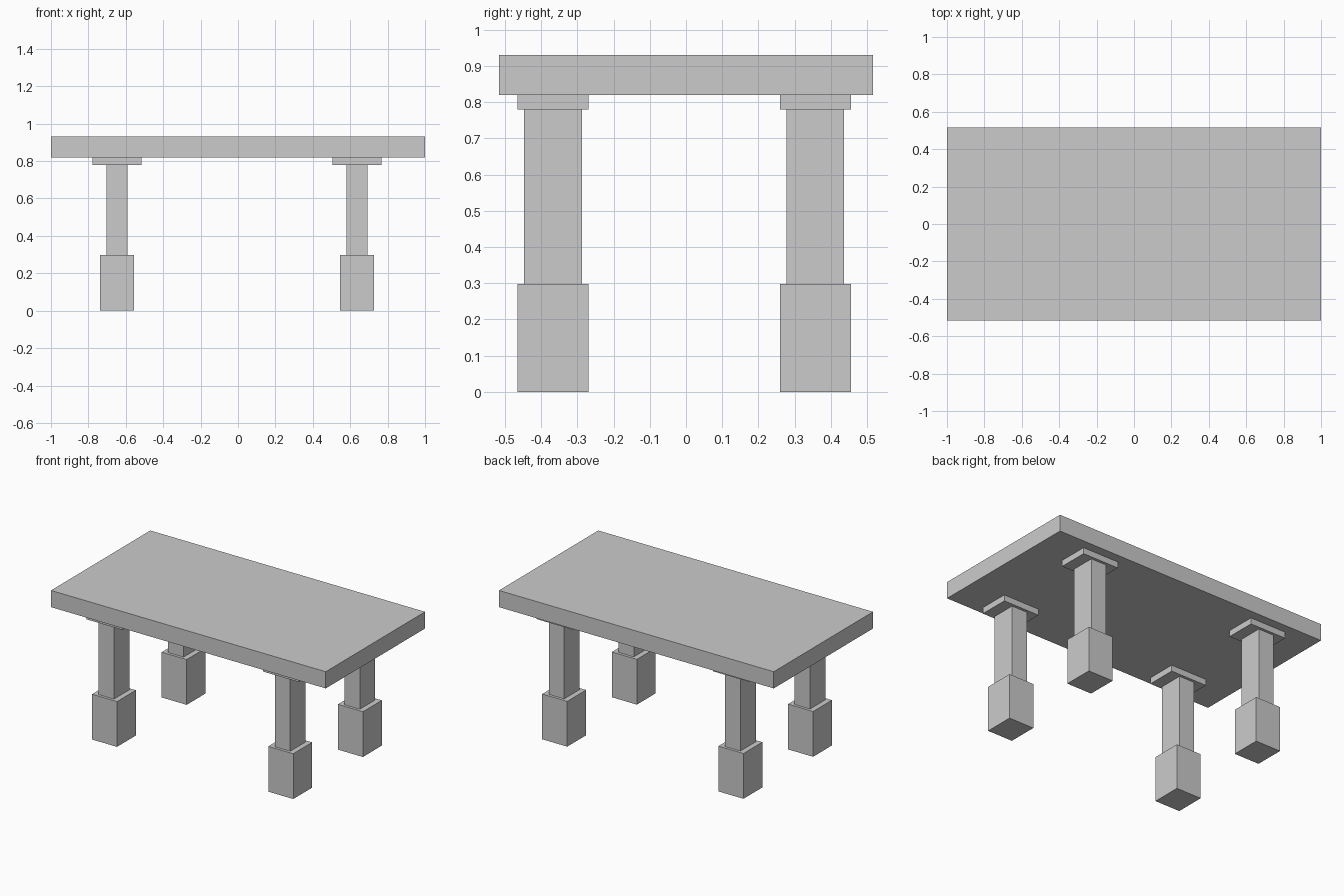
import bpy

if "Cube" in bpy.data.objects:
    bpy.data.objects.remove(bpy.data.objects["Cube"])


def box(name, centre, size, z0, z1):
    bpy.ops.mesh.primitive_cube_add(size=1, location=(centre[0], centre[1], (z0 + z1) / 2))
    ob = bpy.context.object
    ob.name = name
    ob.scale = (size[0], size[1], z1 - z0)
    bpy.ops.object.transform_apply(location=False, rotation=False, scale=True)
    return ob


# Table slab
box("table_top", (0, 0), (2.0, 1.032), 0.82, 0.93)

# Four legs, each a foot block, a slim column and a flat cap
legs = {
    "front_left": (-0.646, -0.367),
    "front_right": (0.637, -0.367),
    "back_left": (-0.646, 0.357),
    "back_right": (0.637, 0.357),
}
for side, centre in legs.items():
    box(side + "_foot", centre, (0.182, 0.196), 0.0, 0.298)
    box(side + "_column", centre, (0.112, 0.16), 0.298, 0.78)
    box(side + "_cap", centre, (0.262, 0.196), 0.78, 0.82)
